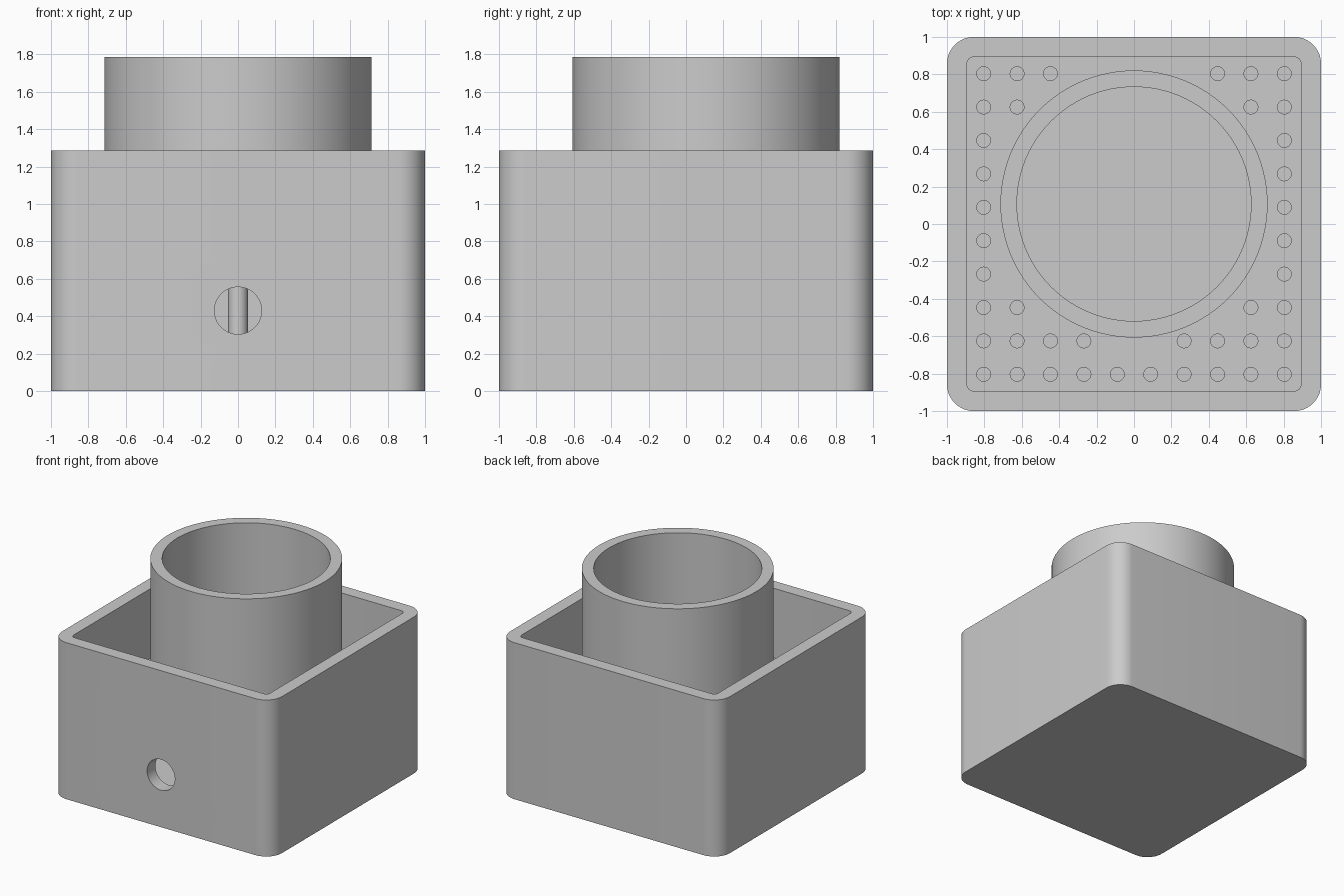
import bpy
import bmesh
import math
from mathutils import Matrix, Vector

default = bpy.data.objects.get("Cube")
if default:
    bpy.data.objects.remove(default, do_unlink=True)

HEIGHT, RIM = 1.286, 1.786
FLOOR, PLATE_LOW, PLATE_TOP = 0.107, 0.643, 0.714
TUBE_Y, TUBE_OUT, TUBE_IN = 0.107, 0.714, 0.626
PITCH, HOLE_R = 0.1786, 0.037

grey = bpy.data.materials.new("plain_grey")
grey.use_nodes = True
grey.diffuse_color = (0.6, 0.6, 0.6, 1)
grey.node_tree.nodes["Principled BSDF"].inputs["Base Color"].default_value = (0.6, 0.6, 0.6, 1)


def make_object(name, bm):
    bmesh.ops.recalc_face_normals(bm, faces=bm.faces)
    mesh = bpy.data.meshes.new(name)
    bm.to_mesh(mesh)
    bm.free()
    mesh.materials.append(grey)
    obj = bpy.data.objects.new(name, mesh)
    bpy.context.collection.objects.link(obj)
    return obj


def extrude_outline(bm, points, z0, z1):
    face = bm.faces.new([bm.verts.new((x, y, z0)) for x, y in points])
    top = bmesh.ops.extrude_face_region(bm, geom=[face])["geom"]
    verts = [v for v in top if isinstance(v, bmesh.types.BMVert)]
    bmesh.ops.translate(bm, verts=verts, vec=(0, 0, z1 - z0))


def rounded_block(name, half, radius, z0, z1, steps=12):
    points = []
    for corner in range(4):
        mid = math.radians(45 + 90 * corner)
        cx = math.copysign(half - radius, math.cos(mid))
        cy = math.copysign(half - radius, math.sin(mid))
        for i in range(steps + 1):
            a = math.radians(90 * corner + 90 * i / steps)
            points.append((cx + radius * math.cos(a), cy + radius * math.sin(a)))
    bm = bmesh.new()
    extrude_outline(bm, points, z0, z1)
    return make_object(name, bm)


def add_cylinder(bm, radius, depth, matrix, segments=32):
    bmesh.ops.create_cone(bm, cap_ends=True, segments=segments, radius1=radius,
                          radius2=radius, depth=depth, matrix=matrix)


def cut(target, cutter):
    cutter.hide_render = True
    mod = target.modifiers.new("cut", "BOOLEAN")
    mod.operation, mod.solver, mod.object = "DIFFERENCE", "EXACT", cutter
    activate(target)
    bpy.ops.object.modifier_apply(modifier=mod.name)
    bpy.data.objects.remove(cutter, do_unlink=True)


def activate(obj):
    bpy.ops.object.select_all(action="DESELECT")
    obj.select_set(True)
    bpy.context.view_layer.objects.active = obj


# Rounded box with an open upper bay and a closed lower chamber
box = rounded_block("box", 1.0, 0.143, 0, HEIGHT)
cut(box, rounded_block("bay_cutter", 0.893, 0.036, PLATE_TOP, HEIGHT + 0.2))
cut(box, rounded_block("chamber_cutter", 0.893, 0.036, FLOOR, PLATE_LOW))

# Round outlet in the front wall
bm = bmesh.new()
add_cylinder(bm, 0.126, 0.4, Matrix.Translation((0, -1, 0.43)) @ Matrix.Rotation(math.pi / 2, 4, "X"), 64)
cut(box, make_object("outlet_cutter", bm))

# Grid of drain holes in the plate, left solid under the tube
bm = bmesh.new()
tube_centre = Vector((0, TUBE_Y))
for col in range(10):
    for row in range(10):
        spot = Vector(((col - 4.5) * PITCH, (row - 4.5) * PITCH))
        if (spot - tube_centre).length > TUBE_OUT + HOLE_R + 0.005:
            middle = (PLATE_LOW + PLATE_TOP) / 2
            add_cylinder(bm, HOLE_R, 0.2, Matrix.Translation((spot.x, spot.y, middle)))
cut(box, make_object("drain_cutter", bm))

# Tall open tube standing on the plate
bm = bmesh.new()
profile = [(TUBE_OUT, PLATE_TOP), (TUBE_OUT, RIM), (TUBE_IN, RIM), (TUBE_IN, PLATE_TOP)]
verts = [bm.verts.new((r, 0, z)) for r, z in profile]
edges = [bm.edges.new((verts[i], verts[(i + 1) % 4])) for i in range(4)]
bmesh.ops.spin(bm, geom=verts + edges, cent=(0, 0, 0), axis=(0, 0, 1),
               angle=2 * math.pi, steps=96, use_duplicate=False)
bmesh.ops.remove_doubles(bm, verts=bm.verts, dist=0.0001)
bmesh.ops.translate(bm, verts=bm.verts, vec=(0, TUBE_Y, 0))
tube = make_object("tube", bm)

# Slim post holding the plate up inside the chamber
bm = bmesh.new()
add_cylinder(bm, 0.053, PLATE_LOW - FLOOR, Matrix.Translation((0, 0, (FLOOR + PLATE_LOW) / 2)))
post = make_object("support_post", bm)

for obj in (box, tube, post):
    activate(obj)
    bpy.ops.object.shade_smooth_by_angle(angle=math.radians(30))
